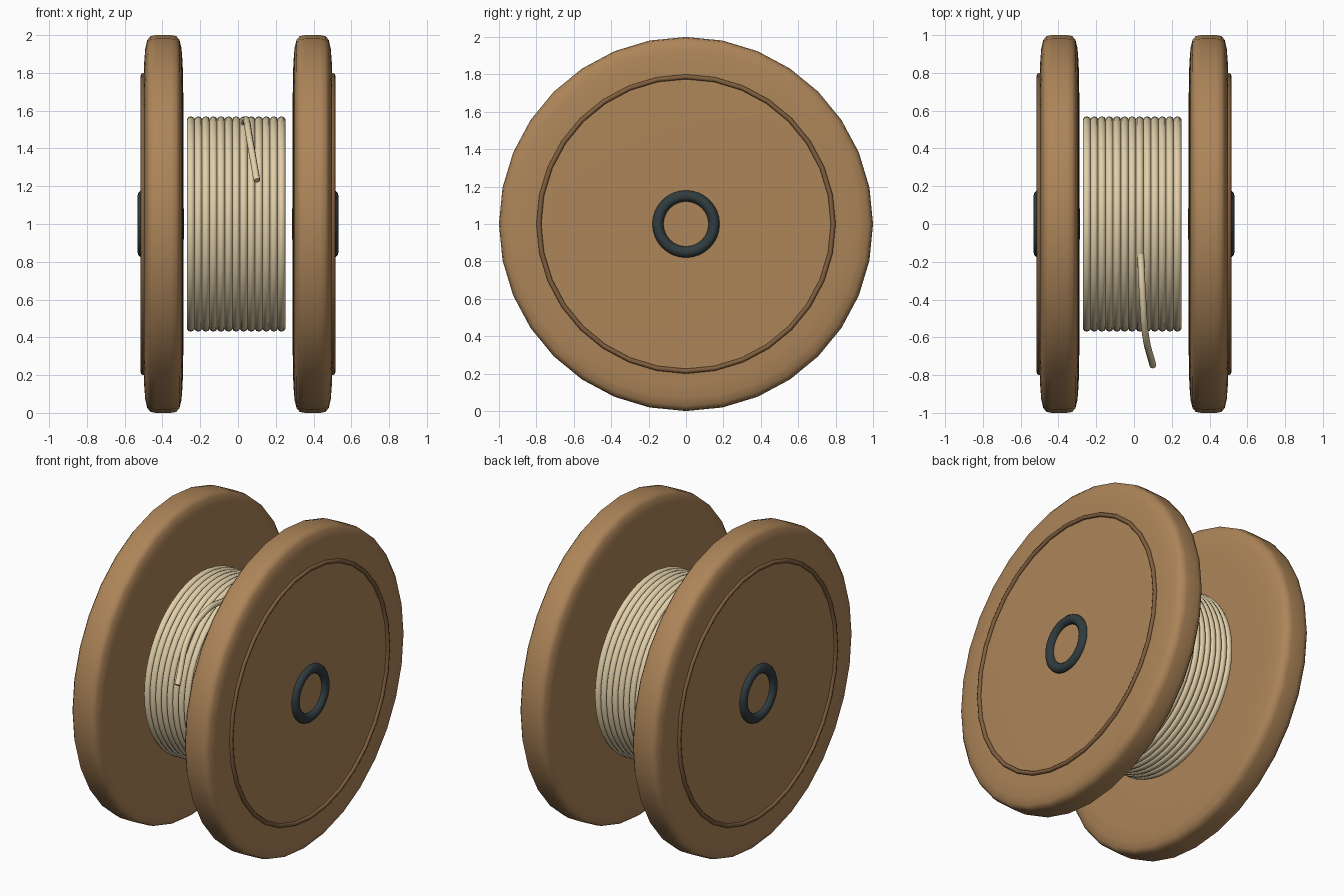
import bpy, bmesh, math
from mathutils import Matrix

if "Cube" in bpy.data.objects:
    bpy.data.objects.remove(bpy.data.objects["Cube"])


def material(name, rgb):
    m = bpy.data.materials.new(name)
    m.diffuse_color = (*rgb, 1)
    m.use_nodes = True
    m.node_tree.nodes["Principled BSDF"].inputs["Base Color"].default_value = m.diffuse_color
    return m


WOOD = material("wood", (0.42, 0.235, 0.10))
DARK_WOOD = material("dark_wood", (0.22, 0.115, 0.05))
ROPE = material("rope", (0.76, 0.63, 0.40))
IRON = material("iron", (0.03, 0.045, 0.05))


def lathe(name, profile, mat, x, sides=32, closed=False):
    """Spin a list of (x, radius) points around the x axis at height 1."""
    bm = bmesh.new()
    rings = []
    for px, r in profile:
        if r == 0:
            rings.append([bm.verts.new((px, 0, 0))] * sides)
        else:
            angles = [2 * math.pi * i / sides for i in range(sides)]
            rings.append([bm.verts.new((px, r * math.sin(a), r * math.cos(a))) for a in angles])
    pairs = list(zip(rings, rings[1:]))
    if closed:
        pairs.append((rings[-1], rings[0]))
    for a, b in pairs:
        for i in range(sides):
            j = (i + 1) % sides
            quad = list(dict.fromkeys((a[i], a[j], b[j], b[i])))
            bm.faces.new(quad)
    bmesh.ops.recalc_face_normals(bm, faces=bm.faces)
    mesh = bpy.data.meshes.new(name)
    bm.to_mesh(mesh)
    bm.free()
    mesh.materials.append(mat)
    mesh.shade_smooth()
    ob = bpy.data.objects.new(name, mesh)
    ob.location = (x, 0, 1)
    bpy.context.collection.objects.link(ob)
    return ob


def torus(name, x, major, minor, mat, sides=48, minor_sides=10):
    circle = [(minor * math.sin(2 * math.pi * i / minor_sides),
               major + minor * math.cos(2 * math.pi * i / minor_sides))
              for i in range(minor_sides)]
    return lathe(name, circle, mat, x, sides, closed=True)


# Rounded wooden flanges with a thin trim ring and an iron axle ring
half = [(0.108, 0), (0.107, 0.4), (0.105, 0.72), (0.102, 0.85), (0.096, 0.93),
        (0.085, 0.975), (0.068, 0.995), (0.04, 1.0)]
flange_profile = half + [(-px, r) for px, r in reversed(half)]
for side, s in (("left", -1), ("right", 1)):
    lathe(side + "_flange", flange_profile, WOOD, s * 0.395)
    torus(side + "_trim_ring", s * 0.502, 0.787, 0.013, DARK_WOOD, 32, 8)
    torus(side + "_axle_ring", s * 0.502, 0.15, 0.03, IRON, 32, 12)

# Drum core hidden under the rope
core = lathe("drum_core", [(-0.24, 0), (-0.24, 0.53), (0.24, 0.53), (0.24, 0)], WOOD, -0.01)
core.data.shade_flat()

# Rope windings
for i in range(13):
    torus(f"rope_winding_{i + 1}", -0.25 + 0.04 * i, 0.548, 0.022, ROPE)

# Loose rope end hanging off the front
curve = bpy.data.curves.new("loose_rope_end", 'CURVE')
curve.dimensions = '3D'
curve.bevel_depth = 0.018
curve.bevel_resolution = 2
curve.use_fill_caps = True
spline = curve.splines.new('BEZIER')
path = [(0.035, -0.16, 1.53), (0.045, -0.37, 1.55), (0.06, -0.58, 1.46), (0.10, -0.75, 1.23)]
spline.bezier_points.add(len(path) - 1)
for point, co in zip(spline.bezier_points, path):
    point.co = co
    point.handle_left_type = point.handle_right_type = 'AUTO'
curve.materials.append(ROPE)
bpy.context.collection.objects.link(bpy.data.objects.new("loose_rope_end", curve))
